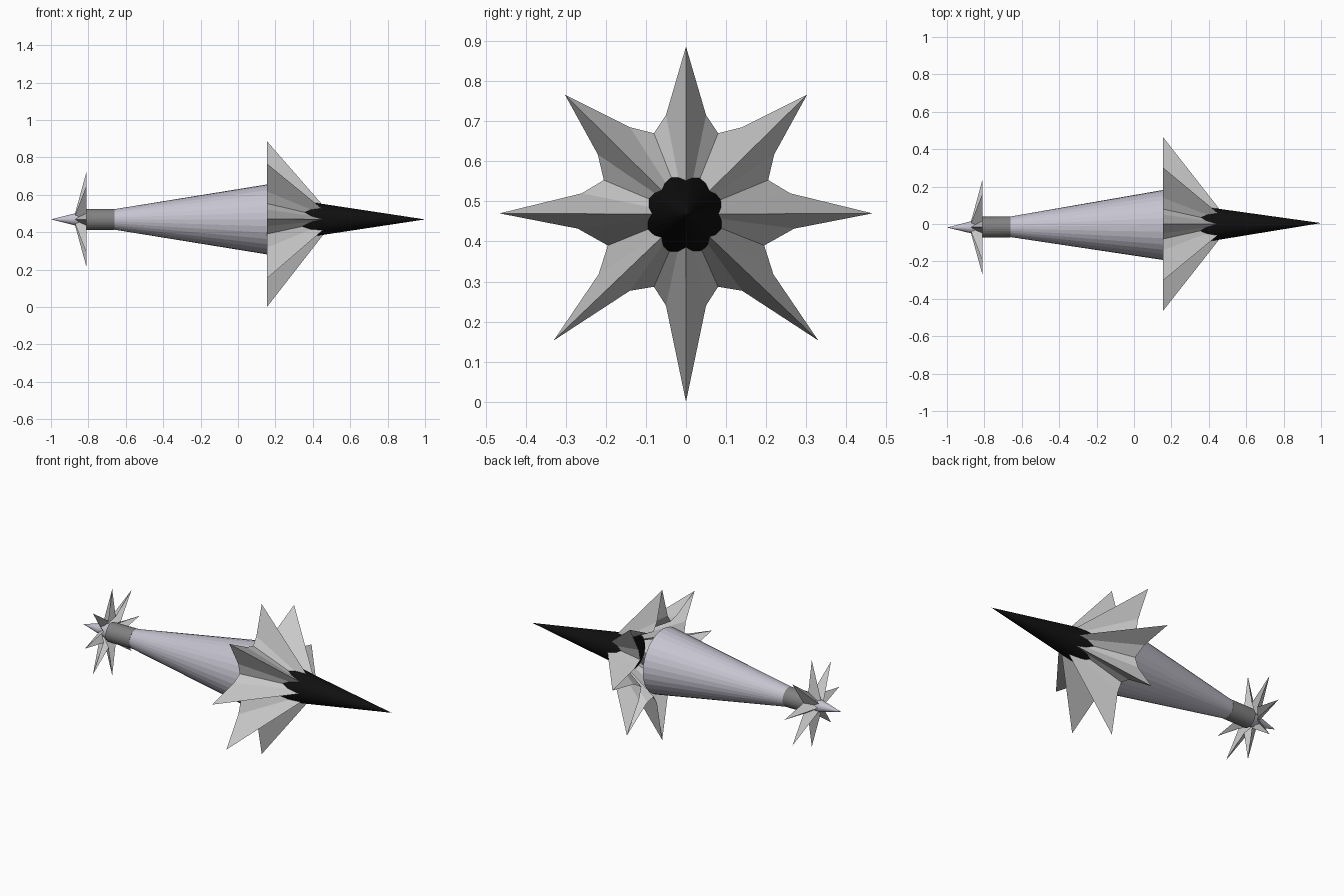
import bpy, bmesh, math
from mathutils import Vector

if "Cube" in bpy.data.objects:
    bpy.data.objects.remove(bpy.data.objects["Cube"])


def material(name, rgb):
    m = bpy.data.materials.new(name)
    m.diffuse_color = (*rgb, 1)
    m.use_nodes = True
    m.node_tree.nodes["Principled BSDF"].inputs["Base Color"].default_value = m.diffuse_color
    return m


black = material("black", (0.005, 0.005, 0.005))
lavender = material("lavender", (0.56, 0.55, 0.63))
dark = material("dark_grey", (0.22, 0.22, 0.22))


def axis(x):
    # the long axis leans very slightly sideways
    return Vector((x, -0.007 + 0.012 * x, 0.468))


def make(name, bm, mat=None):
    bmesh.ops.recalc_face_normals(bm, faces=bm.faces)
    me = bpy.data.meshes.new(name)
    bm.to_mesh(me)
    bm.free()
    ob = bpy.data.objects.new(name, me)
    bpy.context.collection.objects.link(ob)
    if mat:
        me.materials.append(mat)
    return ob


def frustum(name, x0, r0, x1, r1, mat, sides=32):
    bm = bmesh.new()
    rings = []
    for x, r in ((x0, r0), (x1, r1)):
        if r == 0:
            rings.append([bm.verts.new(axis(x))])
            continue
        rings.append([bm.verts.new(axis(x) + Vector((0, r * math.cos(a), r * math.sin(a))))
                      for a in (2 * math.pi * i / sides for i in range(sides))])
    a, b = rings
    for i in range(sides):
        j = (i + 1) % sides
        quad = [a[i % len(a)], a[j % len(a)], b[j % len(b)], b[i % len(b)]]
        bm.faces.new(list(dict.fromkeys(quad)))
    for ring in rings:
        if len(ring) > 2:
            bm.faces.new(ring)
    return make(name, bm, mat)


def star(name, outline, x_rim, x_apex):
    # folded open shell: every rim point joined to the apex
    bm = bmesh.new()
    apex = bm.verts.new(axis(x_apex))
    rim = [bm.verts.new((x_rim, y, z)) for y, z in outline]
    for i, v in enumerate(rim):
        bm.faces.new((v, rim[(i + 1) % len(rim)], apex))
    return make(name, bm)


# body, neck and the two points
frustum("body", -0.66, 0.055, 0.155, 0.187, lavender)
frustum("neck", -0.815, 0.056, -0.66, 0.056, dark)
frustum("nose_point", 0.34, 0.1, 1.0, 0, black)
frustum("tail_point", -1.0, 0, -0.82, 0.045, lavender)

# large eight-pointed star, right half mirrored
half = [(0.05, 0.715), (0.08, 0.67), (0.14, 0.685), (0.302, 0.766), (0.22, 0.617),
        (0.205, 0.553), (0.26, 0.52), (0.465, 0.47), (0.27, 0.432), (0.195, 0.39),
        (0.218, 0.318), (0.33, 0.153), (0.14, 0.277), (0.08, 0.287), (0.05, 0.24)]
outline = [(0, 0.886)] + half + [(0, 0.0)] + [(-y, z) for y, z in reversed(half)]
star("large_star", outline, 0.155, 0.52)

# small tail star with slimmer spikes
c = axis(-0.81)
small = []
for i in range(32):
    r = (0.255, 0.12, 0.085, 0.12)[i % 4]
    a = math.radians((0, 12, 22.5, 33)[i % 4] + 45 * (i // 4))
    small.append((c.y + r * math.sin(a), c.z + r * math.cos(a)))
star("small_star", small, -0.81, -0.88)
